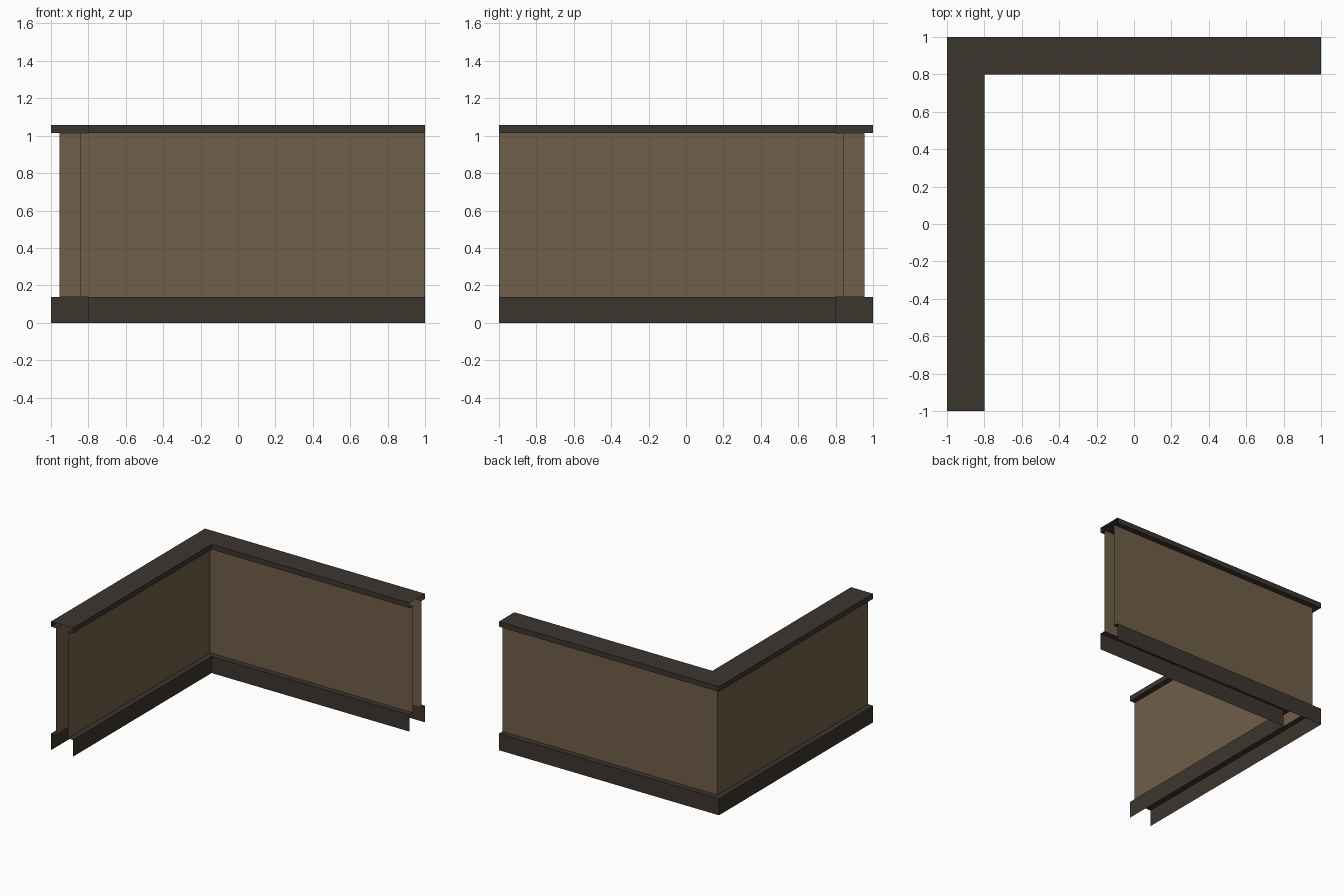
import bpy

if "Cube" in bpy.data.objects:
    bpy.data.objects.remove(bpy.data.objects["Cube"])


def material(name, rgb):
    m = bpy.data.materials.new(name)
    m.diffuse_color = (*rgb, 1)
    m.use_nodes = True
    m.node_tree.nodes["Principled BSDF"].inputs["Base Color"].default_value = m.diffuse_color
    return m


dark = material("dark trim", (0.046, 0.036, 0.028))
brown = material("brown panel", (0.162, 0.112, 0.065))


def sweep(name, profile, mat):
    """Sweep an open profile (offset from the outer edge, height) along the L, mitred at the corner."""
    n = len(profile)
    verts = [(-1 + d, -1, z) for d, z in profile]        # front end of left arm
    verts += [(-1 + d, 1 - d, z) for d, z in profile]    # mitred corner
    verts += [(1, 1 - d, z) for d, z in profile]         # right end of back arm
    faces = []
    for s in range(2):
        for i in range(n - 1):
            a, b = s * n + i, (s + 1) * n + i
            faces.append((a, a + 1, b + 1, b))
    mesh = bpy.data.meshes.new(name)
    mesh.from_pydata(verts, [], faces)
    mesh.materials.append(mat)
    mesh.flip_normals()
    mesh.update()
    obj = bpy.data.objects.new(name, mesh)
    bpy.context.collection.objects.link(obj)


W = 0.2                  # trim width
OUT, INN = 0.045, 0.155  # wall faces
BASE, UNDER, TOP = 0.137, 1.015, 1.057

# each part is an open strip, with open ends and bottom
for side, edge, wall in (("outer", 0, OUT), ("inner", W, INN)):
    skirt = [(edge, 0), (edge, BASE), (wall, BASE)]
    panel = [(wall, BASE), (wall, UNDER)]
    if side == "inner":
        skirt.reverse()
        panel.reverse()
    sweep(side + "_skirting", skirt, dark)
    sweep(side + "_wall_panel", panel, brown)

# cap rail with returned lips
sweep("cap_rail", [(OUT, UNDER), (0, UNDER), (0, TOP), (W, TOP), (W, UNDER), (INN, UNDER)], dark)
